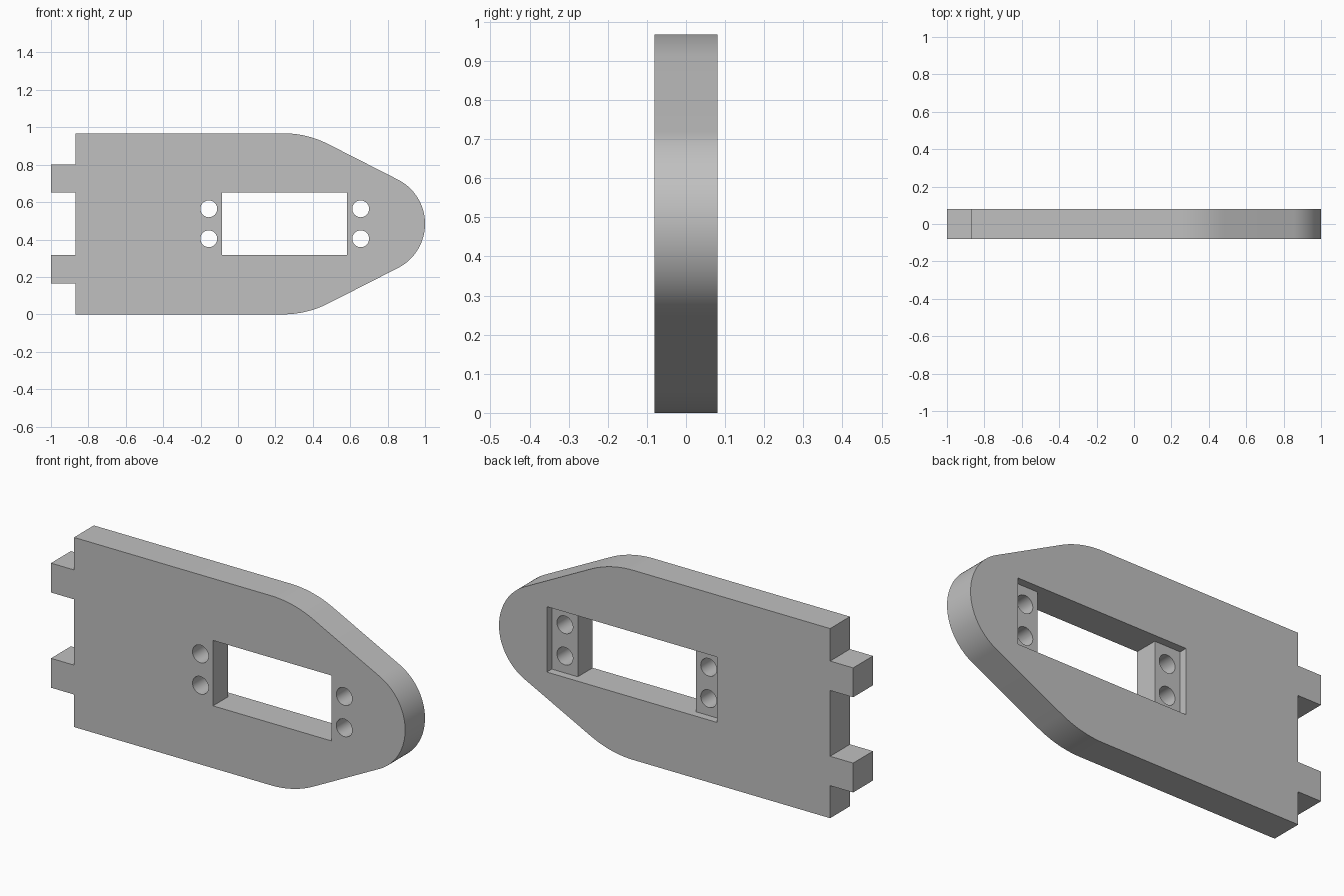
import bpy, bmesh
from math import cos, sin, tan, radians, pi

cube = bpy.data.objects.get("Cube")
if cube:
    bpy.data.objects.remove(cube)

HEIGHT, HALF_T = 0.968, 0.08
MID = HEIGHT / 2
SLOPE = radians(27)

grey = bpy.data.materials.new("plain grey")
grey.use_nodes = True
GREY = (0.53, 0.53, 0.53, 1)
grey.diffuse_color = GREY
grey.node_tree.nodes["Principled BSDF"].inputs["Base Color"].default_value = GREY


def prism(name, points, y0, y1):
    """Extrude an x-z outline from y0 to y1."""
    bm = bmesh.new()
    face = bm.faces.new([bm.verts.new((x, y0, z)) for x, z in points])
    grown = bmesh.ops.extrude_face_region(bm, geom=[face])
    verts = [v for v in grown["geom"] if isinstance(v, bmesh.types.BMVert)]
    bmesh.ops.translate(bm, verts=verts, vec=(0, y1 - y0, 0))
    bmesh.ops.recalc_face_normals(bm, faces=bm.faces)
    mesh = bpy.data.meshes.new(name)
    bm.to_mesh(mesh)
    bm.free()
    mesh.materials.append(grey)
    obj = bpy.data.objects.new(name, mesh)
    bpy.context.collection.objects.link(obj)
    return obj


def arc(cx, cz, r, a0, a1, n):
    return [(cx + r * cos(a0 + (a1 - a0) * i / n), cz + r * sin(a0 + (a1 - a0) * i / n))
            for i in range(n + 1)]


def box(x0, x1, z0, z1):
    return [(x0, z0), (x1, z0), (x1, z1), (x0, z1)]


# Upper half outline: tab, straight top, shoulder curve, sloped side, round nose
nose_r, shoulder_r = 0.265, 0.53
nose_x = 1 - nose_r
tangent_x = nose_x + nose_r * sin(SLOPE)
tangent_h = nose_r * cos(SLOPE)
corner_x = tangent_x - (MID - tangent_h) / tan(SLOPE)
shoulder_x = corner_x - shoulder_r * tan(SLOPE / 2)
upper = [(-0.87, 0.168), (-1, 0.168), (-1, 0.318), (-0.87, 0.318), (-0.87, MID)]
upper += arc(shoulder_x, MID - shoulder_r, shoulder_r, pi / 2, pi / 2 - SLOPE, 12)
upper += arc(nose_x, 0, nose_r, pi / 2 - SLOPE, 0, 20)
outline = [(x, MID + h) for x, h in upper]
outline += [(x, MID - h) for x, h in reversed(upper[:-1])]
plate = prism("mounting_plate", outline, -HALF_T, HALF_T)

# Through window, shallow wider recess on the back, and four screw holes
cutters = [
    prism("window_cutter", box(-0.085, 0.583, 0.318, 0.652), -0.2, 0.2),
    prism("recess_cutter", box(-0.23, 0.73, 0.318, 0.652), HALF_T - 0.04, 0.2),
]
for x in (-0.156, 0.656):
    for dz in (-0.08, 0.08):
        cutters.append(prism("hole_cutter", arc(x, MID + dz, 0.045, 0, 2 * pi, 32)[:-1], -0.2, 0.2))

bpy.context.view_layer.objects.active = plate
for cutter in cutters:
    mod = plate.modifiers.new("cut", "BOOLEAN")
    mod.operation, mod.solver, mod.object = "DIFFERENCE", "EXACT", cutter
    bpy.ops.object.modifier_apply(modifier=mod.name)
    bpy.data.objects.remove(cutter)

# Smooth the curved rims, keep the edges crisp
bpy.ops.object.select_all(action="DESELECT")
plate.select_set(True)
bpy.ops.object.shade_smooth_by_angle(angle=radians(30))
